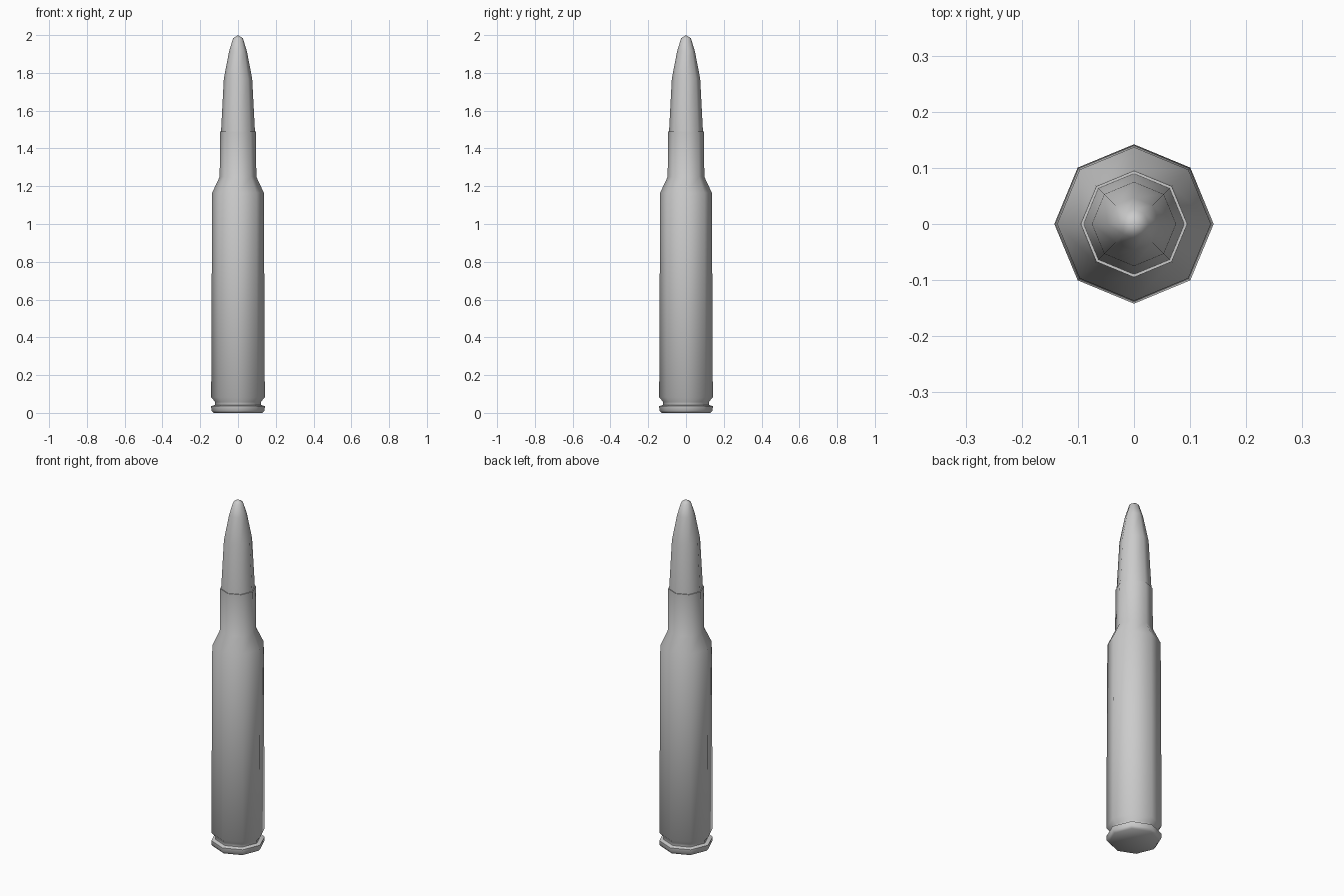
import bpy, bmesh, math

if "Cube" in bpy.data.objects:
    bpy.data.objects.remove(bpy.data.objects["Cube"])

SIDES = 8


def lathe(name, profile, angle):
    """Revolve (radius, height) points around z; radius 0 closes to a point."""
    bm = bmesh.new()
    rings = []
    for r, z in profile:
        if r == 0:
            rings.append([bm.verts.new((0, 0, z))] * SIDES)
        else:
            rings.append([bm.verts.new((r * math.cos(math.tau * i / SIDES),
                                        r * math.sin(math.tau * i / SIDES), z))
                          for i in range(SIDES)])
    for a, b in zip(rings, rings[1:]):
        for i in range(SIDES):
            j = (i + 1) % SIDES
            bm.faces.new(list(dict.fromkeys((a[i], a[j], b[j], b[i]))))
    bmesh.ops.recalc_face_normals(bm, faces=bm.faces)
    mesh = bpy.data.meshes.new(name)
    bm.to_mesh(mesh)
    bm.free()
    obj = bpy.data.objects.new(name, mesh)
    bpy.context.collection.objects.link(obj)
    bpy.ops.object.select_all(action='DESELECT')
    obj.select_set(True)
    bpy.context.view_layer.objects.active = obj
    bpy.ops.object.shade_smooth_by_angle(angle=math.radians(angle))
    return obj


# Case: base, rim, extractor groove, tapered body, shoulder, neck and mouth lip
lathe("case", [(0, 0), (0.13, 0), (0.141, 0.012), (0.142, 0.036),
               (0.121, 0.042), (0.121, 0.058), (0.142, 0.083),
               (0.137, 1.165), (0.097, 1.25), (0.095, 1.49),
               (0.089, 1.49)], 60)

# Pointed tip seated in the mouth
lathe("tip", [(0.09, 1.485), (0.075, 1.77), (0.047, 1.915),
              (0.026, 1.983), (0, 2.0)], 60)
